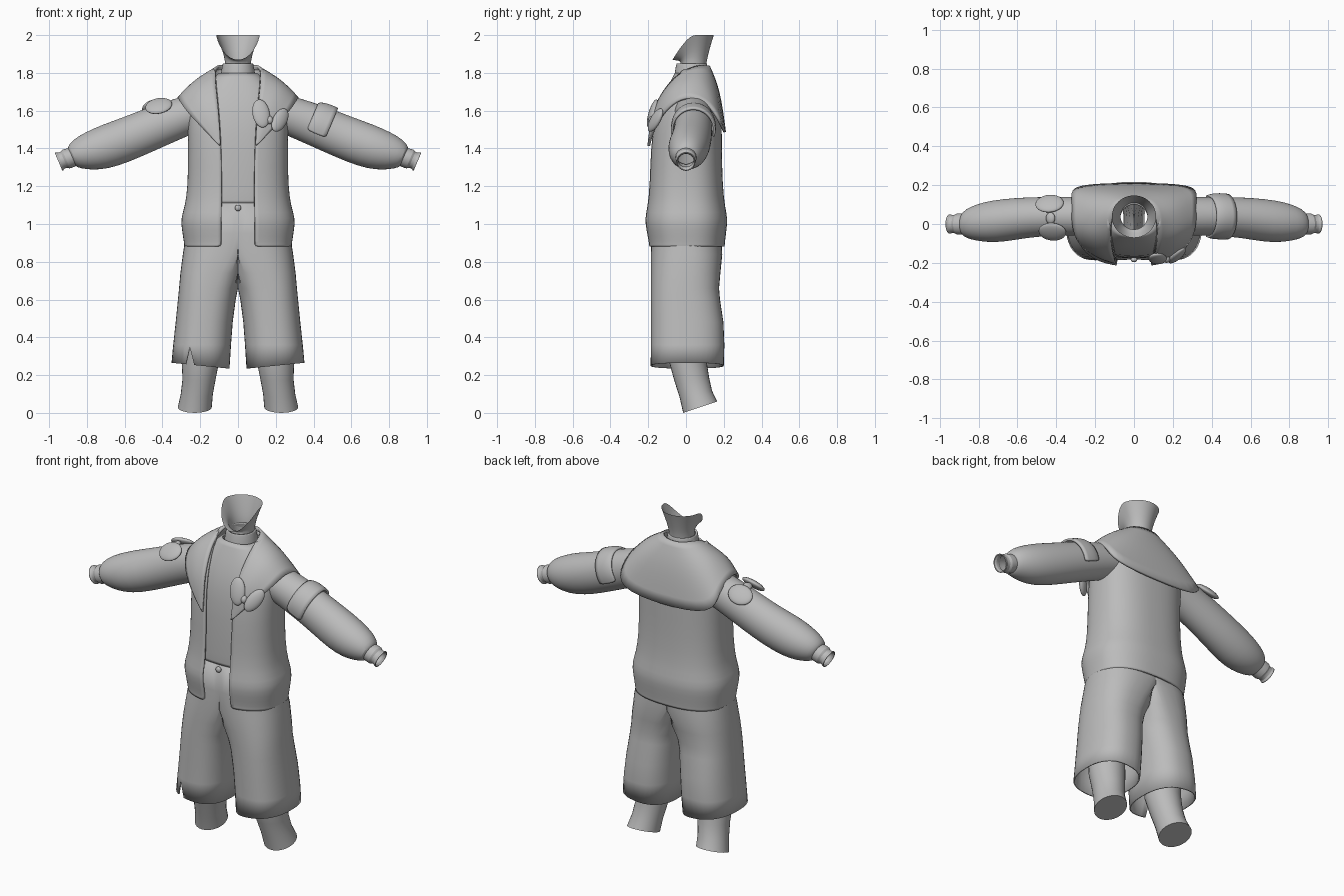
import bpy, bmesh
from math import sin, cos, pi, asin
from mathutils import Vector as V

if "Cube" in bpy.data.objects:
    bpy.data.objects.remove(bpy.data.objects["Cube"])

grey = bpy.data.materials.new("plain grey")
grey.use_nodes = True
grey.diffuse_color = (0.5, 0.5, 0.5, 1)
grey.node_tree.nodes["Principled BSDF"].inputs["Base Color"].default_value = (0.5, 0.5, 0.5, 1)


def finish(name, bm, thick=0, sub=0):
    bmesh.ops.recalc_face_normals(bm, faces=bm.faces)
    me = bpy.data.meshes.new(name)
    bm.to_mesh(me)
    bm.free()
    ob = bpy.data.objects.new(name, me)
    bpy.context.collection.objects.link(ob)
    me.materials.append(grey)
    if sub:
        ob.modifiers.new("smooth", 'SUBSURF').levels = sub
        ob.modifiers["smooth"].render_levels = sub
    if thick:
        ob.modifiers.new("cloth", 'SOLIDIFY').thickness = thick
    bpy.ops.object.select_all(action='DESELECT')
    ob.select_set(True)
    bpy.context.view_layer.objects.active = ob
    bpy.ops.object.shade_smooth_by_angle(angle=0.8)
    return ob


def ring(c, u, v, n=2, a0=0, count=28):
    """Superellipse around c; a0 leaves a gap centred on direction u."""
    c, u, v = V(c), V(u), V(v)
    pts = []
    total = count if a0 == 0 else count - 1
    for i in range(count):
        a = a0 + (2 * pi - 2 * a0) * i / total
        ca, sa = cos(a), sin(a)
        e = 2 / n
        pts.append(c + u * (abs(ca) ** e * (1 if ca > 0 else -1))
                   + v * (abs(sa) ** e * (1 if sa > 0 else -1)))
    return pts


def skin(bm, rings, closed=True, cap=False):
    rows = [[bm.verts.new(p) for p in r] for r in rings]
    k = len(rows[0])
    for a, b in zip(rows, rows[1:]):
        for i in range(k if closed else k - 1):
            j = (i + 1) % k
            bm.faces.new((a[i], a[j], b[j], b[i]))
    if cap:
        bm.faces.new(rows[-1])
    return rows


def loft(name, rings, closed=True, cap=False, thick=0, sub=1):
    bm = bmesh.new()
    skin(bm, rings, closed, cap)
    return finish(name, bm, thick, sub)


def body_ring(z, rx, yf, yb, n=2.5, gap=0):
    a0 = asin((gap / rx) ** (n / 2)) if gap else 0
    return ring((0, (yf + yb) / 2, z), (0, (yf - yb) / 2, 0), (rx, 0, 0), n, a0, 40)


# Open jacket
jacket = [(.88, .285, -.2, .205, .09), (.9, .286, -.2, .206, .09), (.97, .298, -.214, .215, .09),
          (1.03, .304, -.222, .221, .09), (1.09, .282, -.208, .207, .088), (1.2, .266, -.196, .194, .087),
          (1.4, .264, -.192, .19, .09), (1.55, .268, -.175, .19, .098), (1.66, .26, -.138, .18, .108),
          (1.75, .2, -.09, .15, .118), (1.82, .135, -.06, .11, .125)]
loft("jacket", [body_ring(z, rx, a, b, 2.5, g) for z, rx, a, b, g in jacket], closed=False, thick=.012)

# Shirt with a standing collar
shirt = [(1.11, .25, -.176, .17), (1.13, .25, -.178, .17), (1.4, .245, -.172, .17), (1.55, .24, -.155, .165),
         (1.66, .22, -.125, .155), (1.75, .16, -.085, .12), (1.8, .1, -.06, .11)]
loft("shirt", [body_ring(*s) for s in shirt], thick=.008)
loft("shirt_collar", [body_ring(z, r, .03 - r, .03 + r, 2)
                      for z, r in ((1.78, .092), (1.8, .09), (1.84, .083), (1.85, .08))], thick=.01)

# Neck flaring into an open jaw
neck = [ring((0, y, z), (0, -r, 0), (r, 0, 0)) for z, y, r in ((1.8, .035, .072), (1.86, .042, .066))]
for t in (.35, .7, 1):
    row = ring((0, .045 - .007 * t, 0), (0, -.066 - .044 * t, 0), (.066 + .049 * t, 0, 0))
    for i, p in enumerate(row):
        front = max(0, cos(2 * pi * i / len(row)))
        p.z = 1.86 + (.14 - .132 * front ** 1.4) * t ** .8
    neck.append(row)
loft("neck", neck)

# Wide collar: inner edge, middle and outer edge, front to back centre
inner = [(.092, -.2, 1.42), (.098, -.192, 1.52), (.105, -.172, 1.62), (.118, -.11, 1.73),
         (.125, -.03, 1.81), (.115, .06, 1.845), (.07, .12, 1.84), (0, .13, 1.835)]
middle = [(.094, -.205, 1.415), (.135, -.195, 1.52), (.185, -.165, 1.63), (.225, -.08, 1.745),
          (.23, 0, 1.775), (.23, .09, 1.775), (.2, .175, 1.7), (0, .185, 1.72)]
outer = [(.096, -.205, 1.41), (.17, -.185, 1.49), (.25, -.14, 1.57), (.305, -.08, 1.64),
         (.325, .02, 1.69), (.322, .15, 1.62), (.32, .205, 1.5), (0, .215, 1.48)]
loft("wide_collar", [row + [(-x, y, z) for x, y, z in row[-2::-1]] for row in (inner, middle, outer)],
     closed=False, thick=.014, sub=2)


# Sleeves, wrists
def arm_ring(s, x, y, z, r, ry, a0=0):
    return ring((s * x, y, z), V((-s * .39, 0, -.92)) * r, (0, ry, 0), 2, a0)


sleeve = [(.2, .04, 1.6, .1, .1), (.3, .04, 1.565, .105, .1), (.42, .04, 1.52, .112, .1),
          (.56, .033, 1.46, .115, .105), (.68, .017, 1.415, .118, .112), (.77, .01, 1.385, .108, .104),
          (.84, .005, 1.368, .086, .085), (.875, 0, 1.357, .062, .065), (.88, 0, 1.355, .05, .05)]
wrist = [(.86, 0, 1.36, .052, .055), (.885, 0, 1.352, .052, .055), (.915, 0, 1.342, .056, .056),
         (.918, 0, 1.341, .045, .046), (.94, 0, 1.334, .045, .046), (.943, 0, 1.333, .053, .05),
         (.95, 0, 1.33, .053, .05)]
for s, side in ((1, "left"), (-1, "right")):
    loft(side + "_sleeve", [arm_ring(s, *p) for p in sleeve])
    loft(side + "_wrist", [arm_ring(s, *p) for p in wrist], thick=.006)

# Band over the left upper sleeve
band = [(.38, .04, 1.535, .116, .108), (.4, .04, 1.527, .128, .117), (.44, .04, 1.511, .132, .12),
        (.48, .038, 1.495, .13, .118)]
loft("left_sleeve_band", [arm_ring(1, *p, a0=1.25) for p in band], closed=False, thick=.012)


# Bows
def lobe(name, loc, scale, rot):
    bpy.ops.mesh.primitive_uv_sphere_add(segments=24, ring_count=14, radius=1, location=loc, rotation=rot)
    ob = bpy.context.object
    ob.name, ob.scale = name, scale
    ob.data.materials.append(grey)
    bpy.ops.object.shade_smooth()


lobe("chest_bow_inner", (.122, -.178, 1.585), (.046, .02, .078), (-.3, -.12, .15))
lobe("chest_bow_outer", (.222, -.162, 1.55), (.04, .02, .074), (-.3, .65, .35))
lobe("chest_bow_knot", (.168, -.182, 1.55), (.018, .018, .022), (-.3, 0, .2))
lobe("sleeve_bow_front", (-.42, -.04, 1.625), (.072, .02, .058), (-.85, -.2, 0))
lobe("sleeve_bow_back", (-.435, .105, 1.62), (.074, .02, .058), (.85, -.2, 0))
lobe("sleeve_bow_knot", (-.43, .03, 1.642), (.025, .03, .015), (0, -.4, 0))
lobe("waist_button", (0, -.185, 1.085), (.017, .012, .017), (0, 0, 0))

# Shorts: two legs meeting at the centre, torn hem on the right
shorts = [(.25, .045, .352, -.187, .2), (.36, .037, .343, -.186, .203), (.48, .028, .33, -.186, .198),
          (.6, .012, .318, -.186, .18), (.66, -.005, .312, -.186, .175), (.74, -.05, .305, -.186, .182),
          (.84, -.13, .292, -.186, .192), (.95, -.22, .275, -.182, .185), (1.12, -.25, .25, -.174, .17)]
bm = bmesh.new()
for s in (1, -1):
    rings = []
    for z, x0, x1, yf, yb in shorts:
        row = ring((s * (x0 + x1) / 2, (yf + yb) / 2, z), (0, (yf - yb) / 2, 0),
                   (s * (x1 - x0) / 2, 0, 0), 2.4, 0, 40)
        for p in row:
            if z < .3:
                p.z += (abs(p.x) - .2) * .1
            p.x = s * max(0, s * p.x)
        rings.append(row)
    if s < 0:
        tear = min((p for p in rings[0] if p.y < 0), key=lambda p: abs(p.x + .25))
        tear.z = .35
    skin(bm, rings)
bmesh.ops.delete(bm, geom=[f for f in bm.faces if all(abs(v.co.x) < 1e-5 for v in f.verts)], context='FACES')
bmesh.ops.remove_doubles(bm, verts=bm.verts, dist=.0005)
finish("shorts", bm, thick=.008)

# Lower legs, cut at a slant
shin = [(.2, 0, .5, .1, .1, 0), (.198, .008, .28, .1, .1, 0), (.206, .03, .18, .088, .092, .1),
        (.218, .052, .1, .085, .086, .2), (.229, .075, .03, .09, .09, .33)]
for s, side in ((1, "left"), (-1, "right")):
    loft(side + "_shin", [ring((s * x, y, z), (0, -ry, -ry * t), (rx, 0, 0))
                          for x, y, z, rx, ry, t in shin], cap=True, sub=0)
